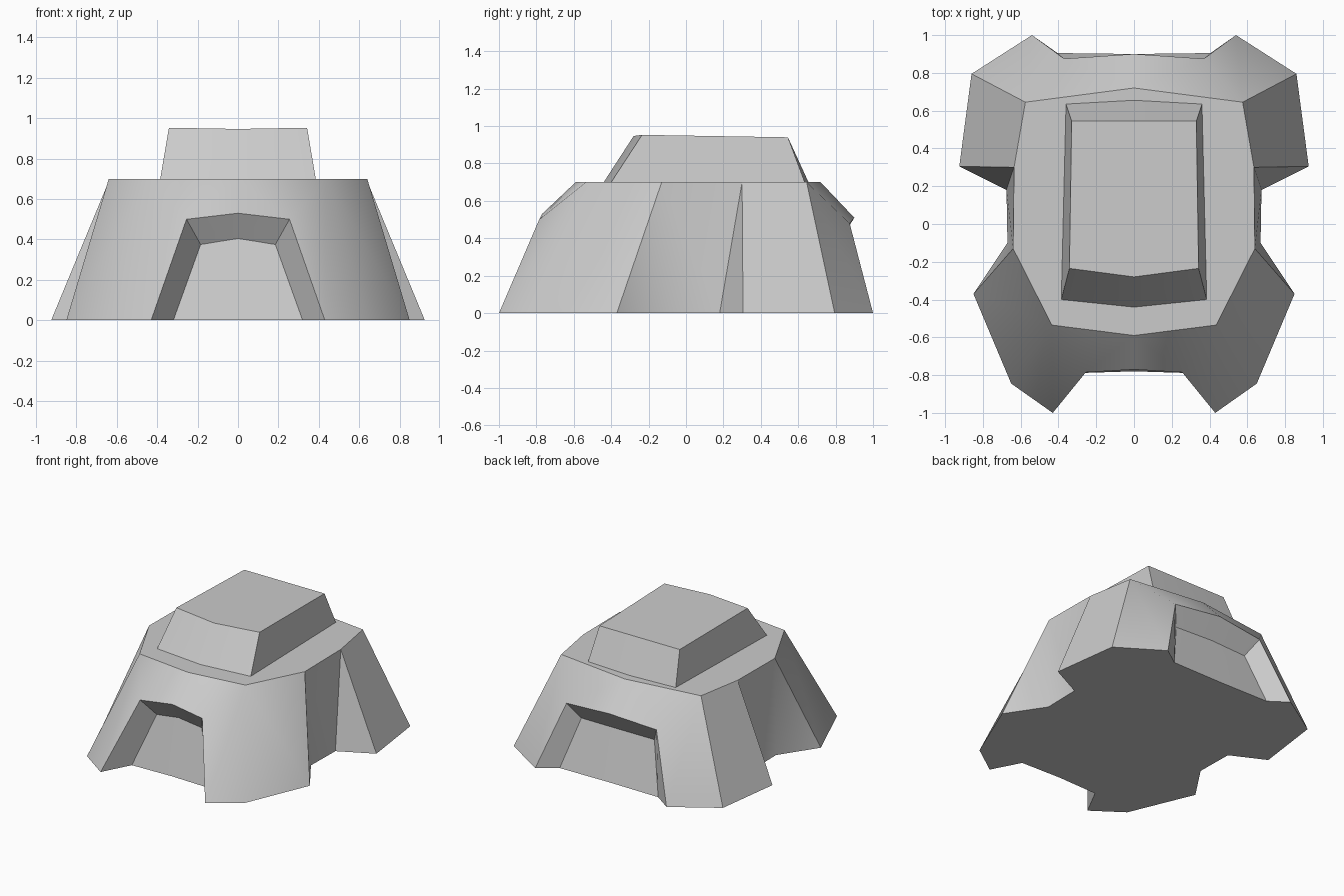
import bpy
import bmesh
import math

old = bpy.data.objects.get("Cube")
if old:
    bpy.data.objects.remove(old, do_unlink=True)

# One plain grey for the whole model
grey = bpy.data.materials.new("stone_grey")
grey.use_nodes = True
colour = (0.6, 0.6, 0.6, 1)
grey.diffuse_color = colour
shader = next(n for n in grey.node_tree.nodes if n.type == 'BSDF_PRINCIPLED')
shader.inputs["Base Color"].default_value = colour


def mirrored_part(name, points, faces):
    """Build the +x half from named points, then mirror and weld it."""
    bm = bmesh.new()
    verts = {key: bm.verts.new(co) for key, co in points.items()}
    for face in faces:
        bm.faces.new([verts[key] for key in face.split()])
    bmesh.ops.mirror(bm, geom=bm.verts[:] + bm.edges[:] + bm.faces[:],
                     axis='X', merge_dist=0.0005)
    bmesh.ops.remove_doubles(bm, verts=bm.verts[:], dist=0.0005)
    bmesh.ops.recalc_face_normals(bm, faces=bm.faces[:])
    mesh = bpy.data.meshes.new(name)
    bm.to_mesh(mesh)
    bm.free()
    mesh.materials.append(grey)
    obj = bpy.data.objects.new(name, mesh)
    bpy.context.collection.objects.link(obj)
    bpy.ops.object.select_all(action='DESELECT')
    obj.select_set(True)
    bpy.context.view_layer.objects.active = obj
    bpy.ops.object.shade_smooth_by_angle(angle=math.radians(38))
    return obj


deck = 0.7

# Body: deck, four splayed legs, recessed arches front and back
body_points = {
    # deck rim, front to back
    "deck_front": (0, -0.59, deck),
    "deck_front_corner": (0.435, -0.535, deck),
    "deck_side_front": (0.64, -0.13, deck),
    "deck_side_back": (0.635, 0.3, deck),
    "deck_back_corner": (0.575, 0.645, deck),
    "deck_back": (0, 0.72, deck),
    # feet
    "front_toe": (0.43, -1, 0),
    "front_foot": (0.65, -0.845, 0),
    "front_heel": (0.85, -0.37, 0),
    "side_front": (0.67, -0.1, 0),
    "side_back": (0.675, 0.18, 0),
    "back_heel": (0.925, 0.305, 0),
    "back_foot": (0.86, 0.795, 0),
    "back_toe": (0.54, 1, 0),
    # front arch rim and recessed panel
    "front_rim": (0, -0.77, 0.53),
    "front_rim_corner": (0.255, -0.785, 0.5),
    "front_panel": (0, -0.7, 0.405),
    "front_panel_corner": (0.185, -0.69, 0.375),
    "front_panel_foot": (0.32, -0.79, 0),
    "front_sill": (0, -0.78, 0),
    # back arch rim and recessed panel
    "back_rim": (0, 0.9, 0.51),
    "back_rim_corner": (0.37, 0.875, 0.48),
    "back_panel": (0, 0.81, 0.365),
    "back_panel_corner": (0.3, 0.8, 0.36),
    "back_panel_foot": (0.405, 0.905, 0),
    "back_sill": (0, 0.9, 0),
}
body_faces = [
    "deck_front deck_front_corner deck_side_front deck_side_back deck_back_corner deck_back",
    # front leg and the small fin behind it
    "deck_front_corner front_toe front_foot",
    "deck_front_corner front_foot front_heel",
    "deck_front_corner front_heel deck_side_front",
    "deck_side_front front_heel side_front",
    # side wall
    "deck_side_front side_front side_back deck_side_back",
    # back leg and the small fin before it
    "deck_side_back side_back back_heel",
    "deck_side_back back_heel back_foot deck_back_corner",
    "deck_back_corner back_foot back_toe",
    # underside
    "front_sill front_panel_foot front_toe front_foot front_heel side_front side_back "
    "back_heel back_foot back_toe back_panel_foot back_sill",
]
# Both arches share one layout
for end in ("front", "back"):
    for face in (
        "deck_{0} deck_{0}_corner {0}_rim_corner {0}_rim",
        "deck_{0}_corner {0}_toe {0}_rim_corner",
        "{0}_rim {0}_rim_corner {0}_panel_corner {0}_panel",
        "{0}_rim_corner {0}_toe {0}_panel_foot {0}_panel_corner",
        "{0}_panel {0}_panel_corner {0}_panel_foot {0}_sill",
    ):
        body_faces.append(face.format(end))
mirrored_part("body", body_points, body_faces)

# Raised cabin block on the deck
cabin_points = {
    "base_front": (0, -0.44, deck),
    "base_front_corner": (0.385, -0.4, deck),
    "base_back_corner": (0.36, 0.635, deck),
    "base_back": (0, 0.655, deck),
    "top_front": (0, -0.28, 0.947),
    "top_front_corner": (0.342, -0.235, 0.953),
    "top_back_corner": (0.33, 0.545, 0.94),
    "top_back": (0, 0.545, 0.94),
}
rim = ["front", "front_corner", "back_corner", "back"]
cabin_faces = [" ".join(level + key for key in rim) for level in ("base_", "top_")]
cabin_faces += [f"base_{a} base_{b} top_{b} top_{a}" for a, b in zip(rim, rim[1:])]
mirrored_part("cabin", cabin_points, cabin_faces)
